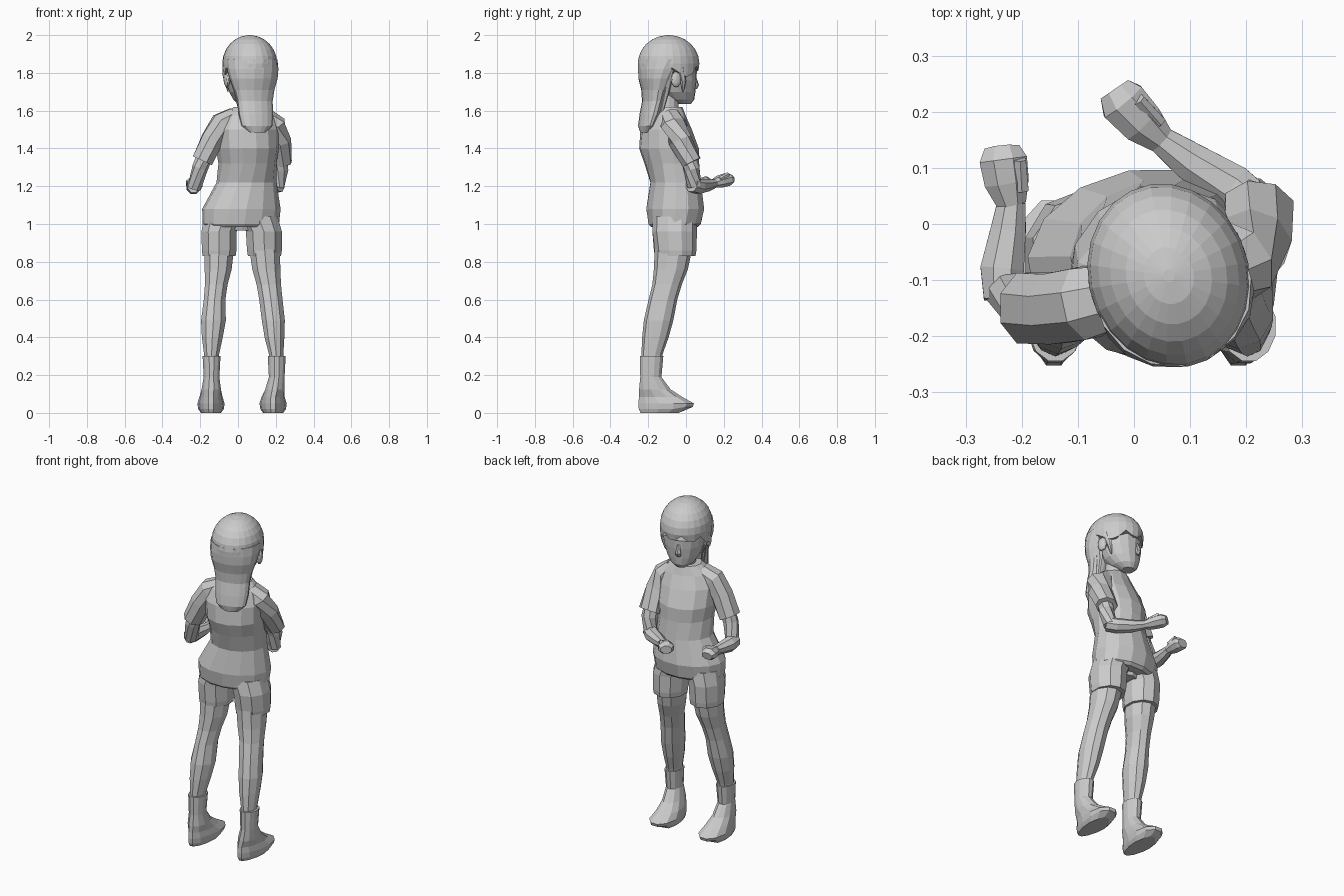
import bpy, bmesh, math
from mathutils import Vector, Matrix


def skin(name, rings):
    """Join equal-sized rings of points into a capped, flat-faced skin."""
    bm = bmesh.new()
    vs = [[bm.verts.new(p) for p in r] for r in rings]
    n = len(vs[0])
    for a, b in zip(vs, vs[1:]):
        for i in range(n):
            j = (i + 1) % n
            bm.faces.new((a[i], a[j], b[j], b[i]))
    bm.faces.new(vs[0][::-1])
    bm.faces.new(vs[-1])
    bmesh.ops.recalc_face_normals(bm, faces=bm.faces)
    me = bpy.data.meshes.new(name)
    bm.to_mesh(me)
    bm.free()
    ob = bpy.data.objects.new(name, me)
    bpy.context.collection.objects.link(ob)
    return ob


def ellipse(rx, ry, n, turn=0.0):
    out = []
    for i in range(n):
        t = 2 * math.pi * (i + 0.5) / n
        p = Vector((rx * math.cos(t), ry * math.sin(t), 0))
        out.append(Matrix.Rotation(turn, 3, 'Z') @ p)
    return out


def stack(name, rows, n=12):
    """Horizontal slices: (z, cx, cy, rx, ry, turn in degrees)."""
    return skin(name, [[p + Vector((x, y, z)) for p in
                        ellipse(rx, ry, n, math.radians(t[0]) if t else 0)]
                       for z, x, y, rx, ry, *t in rows])


def tube(name, pts, n=8):
    """Sections across a path: (x, y, z, half width, half height)."""
    c = [Vector(p[:3]) for p in pts]
    rings = []
    for i, p in enumerate(pts):
        d = (c[min(i + 1, len(c) - 1)] - c[max(i - 1, 0)]).normalized()
        side = d.cross(Vector((0, 0, 1))).normalized()
        up = side.cross(d)
        rings.append([c[i] + side * q.x + up * q.y for q in ellipse(p[3], p[4], n)])
    return skin(name, rings)


TURN = 18  # upper body and head look a little to the side
HEAD = Matrix.Translation((0.062, -0.092, 0)) @ Matrix.Rotation(math.radians(TURN), 4, 'Z')


def on_head(ob):
    ob.matrix_world = HEAD
    return ob


def blob(name, loc, size):
    bm = bmesh.new()
    bmesh.ops.create_icosphere(bm, subdivisions=2, radius=1)
    bmesh.ops.scale(bm, vec=size, verts=bm.verts)
    bmesh.ops.translate(bm, vec=loc, verts=bm.verts)
    me = bpy.data.meshes.new(name)
    bm.to_mesh(me)
    bm.free()
    ob = bpy.data.objects.new(name, me)
    bpy.context.collection.objects.link(ob)
    return ob


# Shirt body with flared hem
stack("shirt", [
    (0.985, 0.015, -0.062, 0.19, 0.125, 8), (1.00, 0.015, -0.06, 0.205, 0.14, 8),
    (1.08, 0.018, -0.057, 0.21, 0.155, 10), (1.22, 0.045, -0.055, 0.16, 0.135, 12),
    (1.32, 0.05, -0.075, 0.155, 0.145, TURN), (1.40, 0.05, -0.09, 0.168, 0.158, TURN),
    (1.50, 0.052, -0.105, 0.17, 0.132, TURN), (1.57, 0.058, -0.105, 0.145, 0.1, TURN),
    (1.62, 0.062, -0.095, 0.085, 0.075, TURN)], 14)

# Neck and head
on_head(stack("neck", [(1.55, 0, -0.01, 0.062, 0.06), (1.60, 0, 0, 0.052, 0.052),
                       (1.72, 0, 0.0, 0.055, 0.055)]))
on_head(stack("face", [
    (1.635, 0, 0.085, 0.035, 0.038), (1.66, 0, 0.065, 0.068, 0.075),
    (1.70, 0, 0.045, 0.095, 0.10), (1.76, 0, 0.032, 0.116, 0.118),
    (1.82, 0, 0.022, 0.126, 0.13), (1.88, 0, 0.01, 0.125, 0.13)], 16))
on_head(stack("nose", [(1.715, 0, 0.142, 0.016, 0.016), (1.735, 0, 0.147, 0.017, 0.022),
                       (1.785, 0, 0.142, 0.008, 0.01)], 6))

# Hair cap: dome slices with a jagged fringe at the front
dome = [(2.0 - 0.15 * (1 - math.cos(math.radians(a))), 0, 0,
         0.143 * math.sin(math.radians(a)), 0.166 * math.sin(math.radians(a)))
        for a in (4, 18, 32, 46, 60, 75, 90)] + [(1.825, 0, -0.002, 0.141, 0.163)]
cap = on_head(stack("hair_cap", dome, 24))
for i, v in enumerate(cap.data.vertices[-24:]):
    if v.co.y > -0.02:
        v.co.z += 0.018 if i % 3 == 0 else -0.012
        v.co.z -= 0.045 * abs(v.co.x / 0.14) ** 4

# Hair down the back ending in a loose tail
on_head(stack("back_hair", [
    (1.87, 0, -0.022, 0.141, 0.142), (1.82, 0, -0.05, 0.139, 0.114),
    (1.77, 0, -0.068, 0.130, 0.092), (1.71, 0, -0.078, 0.110, 0.066),
    (1.65, 0, -0.087, 0.098, 0.052), (1.58, 0, -0.105, 0.095, 0.048),
    (1.52, 0, -0.125, 0.085, 0.036), (1.485, 0, -0.13, 0.045, 0.024)], 16))

for s, side in ((-1, "left"), (1, "right")):
    on_head(blob(side + "_ear", (s * 0.127, 0.0, 1.765), (0.016, 0.028, 0.042)))
    on_head(stack(side + "_side_lock", [
        (1.83, s * 0.130, 0.022, 0.012, 0.024), (1.76, s * 0.122, 0.042, 0.009, 0.017),
        (1.70, s * 0.105, 0.046, 0.003, 0.004)], 6))
    on_head(stack(side + "_rear_lock", [
        (1.82, s * 0.12, -0.03, 0.016, 0.026), (1.70, s * 0.088, -0.042, 0.013, 0.018),
        (1.56, s * 0.07, -0.07, 0.005, 0.008)], 6))

# Sleeves
tube("left_sleeve", [(-0.02, -0.125, 1.57, 0.06, 0.05), (-0.085, -0.14, 1.535, 0.07, 0.062),
                     (-0.135, -0.15, 1.45, 0.068, 0.062), (-0.188, -0.15, 1.335, 0.068, 0.06)])
tube("right_sleeve", [(0.14, -0.08, 1.57, 0.06, 0.05), (0.19, -0.065, 1.525, 0.075, 0.062),
                      (0.215, -0.03, 1.44, 0.068, 0.062), (0.222, 0.03, 1.325, 0.066, 0.054)])

# Bare arms bent forward at the elbow, hands as simple fists
tube("left_upper_arm", [(-0.15, -0.15, 1.42, 0.045, 0.045), (-0.20, -0.145, 1.30, 0.043, 0.042),
                        (-0.232, -0.115, 1.19, 0.038, 0.038)])
tube("left_forearm", [(-0.236, -0.135, 1.205, 0.034, 0.042), (-0.235, -0.08, 1.20, 0.042, 0.044),
                      (-0.224, -0.01, 1.20, 0.034, 0.034), (-0.218, 0.04, 1.205, 0.027, 0.025)])
tube("left_hand", [(-0.218, 0.035, 1.205, 0.028, 0.026), (-0.227, 0.075, 1.21, 0.043, 0.034),
                   (-0.233, 0.115, 1.215, 0.046, 0.036), (-0.235, 0.135, 1.21, 0.034, 0.024)])
tube("right_upper_arm", [(0.216, -0.01, 1.41, 0.045, 0.045), (0.222, 0.03, 1.29, 0.046, 0.043),
                         (0.208, 0.045, 1.20, 0.04, 0.04)])
tube("right_forearm", [(0.222, 0.03, 1.21, 0.04, 0.042), (0.175, 0.065, 1.20, 0.045, 0.042),
                       (0.10, 0.112, 1.205, 0.037, 0.034), (0.045, 0.152, 1.215, 0.026, 0.024)])
tube("right_hand", [(0.048, 0.15, 1.215, 0.027, 0.025), (0.015, 0.18, 1.225, 0.042, 0.034),
                    (-0.02, 0.218, 1.235, 0.046, 0.036), (-0.035, 0.24, 1.235, 0.032, 0.024)])
tube("left_thumb", [(-0.20, 0.06, 1.225, 0.014, 0.014), (-0.203, 0.115, 1.242, 0.012, 0.013)], 6)
tube("right_thumb", [(0.045, 0.18, 1.235, 0.014, 0.014), (0.008, 0.222, 1.262, 0.012, 0.013)], 6)

# Shorts, one tube per leg
stack("left_shorts", [(0.83, -0.1, -0.06, 0.092, 0.105), (0.86, -0.1, -0.06, 0.096, 0.11),
                      (0.96, -0.1, -0.06, 0.098, 0.118), (1.04, -0.075, -0.06, 0.11, 0.115)], 10)
stack("right_shorts", [(0.83, 0.14, -0.055, 0.092, 0.105), (0.86, 0.14, -0.055, 0.097, 0.11),
                       (0.96, 0.137, -0.06, 0.1, 0.118), (1.04, 0.105, -0.06, 0.11, 0.115)], 10)
stack("shorts_crotch", [(0.965, 0.02, -0.06, 0.07, 0.07), (1.05, 0.02, -0.06, 0.12, 0.1)], 10)

# Legs: shared depth profile, own sideways profile
DEPTH = [(0.24, -0.185, 0.052), (0.31, -0.18, 0.056), (0.40, -0.162, 0.07),
         (0.49, -0.145, 0.078), (0.60, -0.122, 0.076), (0.68, -0.1, 0.078),
         (0.76, -0.08, 0.09), (0.88, -0.065, 0.1)]
LEFT = [(-0.14, 0.036), (-0.14, 0.042), (-0.136, 0.058), (-0.13, 0.069),
        (-0.124, 0.06), (-0.115, 0.063), (-0.105, 0.075), (-0.1, 0.084)]
RIGHT = [(0.203, 0.036), (0.202, 0.04), (0.193, 0.055), (0.187, 0.064),
         (0.174, 0.065), (0.163, 0.068), (0.15, 0.078), (0.14, 0.086)]
for side, prof in (("left", LEFT), ("right", RIGHT)):
    stack(side + "_leg", [(z, x, y, rx, ry) for (z, y, ry), (x, rx) in zip(DEPTH, prof)], 10)

# Ankle boots
for side, ankle, foot in (("left", -0.14, -0.143), ("right", 0.205, 0.186)):
    boot = stack(side + "_boot", [
        (0.0, foot, -0.125, 0.054, 0.12), (0.02, foot, -0.107, 0.066, 0.148),
        (0.05, foot, -0.105, 0.07, 0.152), (0.085, foot, -0.135, 0.063, 0.118),
        (0.125, (ankle + foot) / 2, -0.165, 0.053, 0.086), (0.19, ankle, -0.186, 0.043, 0.058),
        (0.30, ankle, -0.182, 0.049, 0.064)], 12)
    for v in boot.data.vertices:  # narrow heel, broad and slightly lifted toe
        if v.co.z < 0.1:
            k = (v.co.y + 0.105) / 0.15
            v.co.x = foot + (v.co.x - foot) * (1 + 0.25 * k)
            if k > 0.5 and v.co.z < 0.03:
                v.co.z += 0.012
